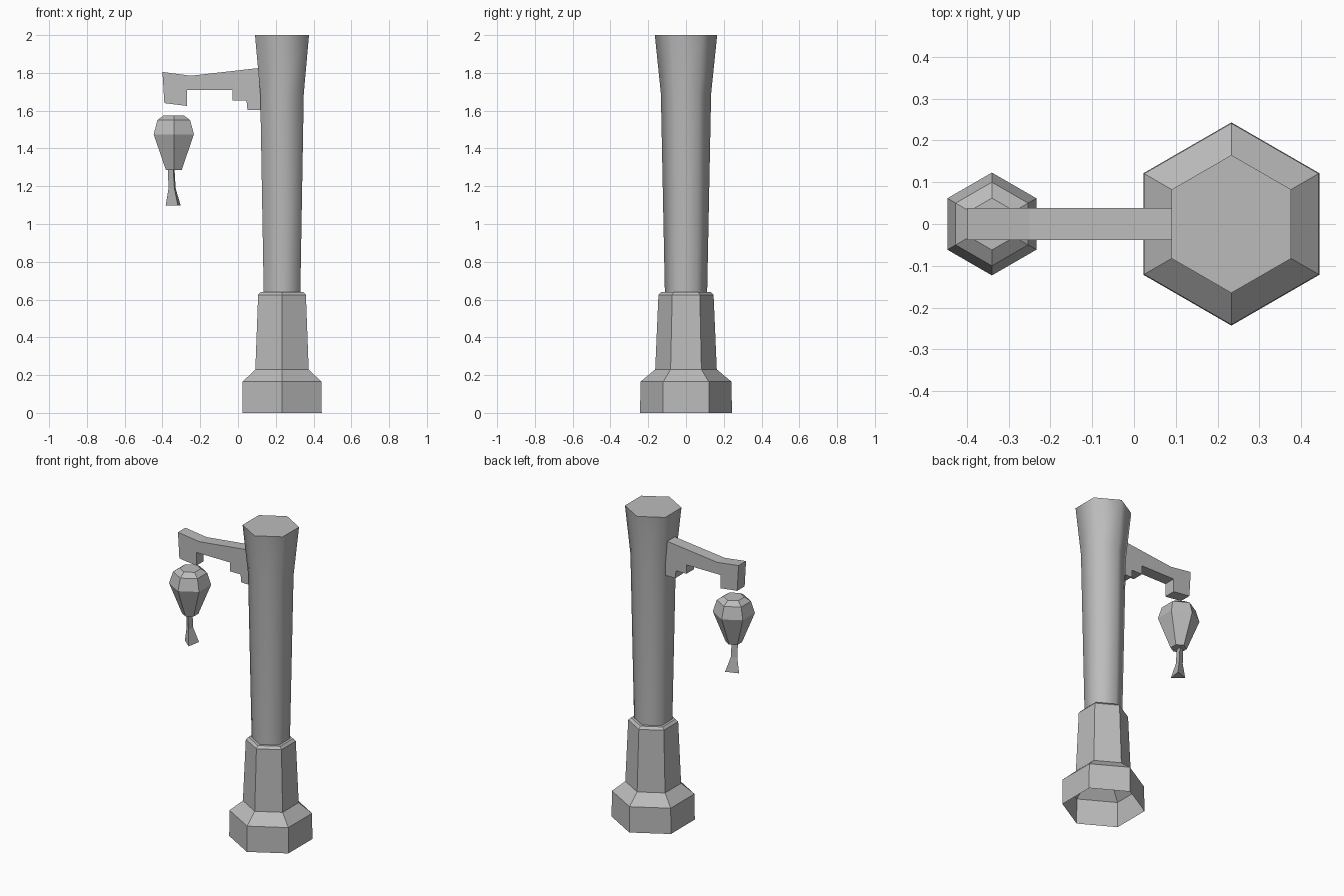
import bpy, bmesh, math

cube = bpy.data.objects.get("Cube")
if cube:
    bpy.data.objects.remove(cube, do_unlink=True)

stone = bpy.data.materials.new("plain_grey")
stone.use_nodes = True
GREY = (0.5, 0.5, 0.5, 1)
stone.diffuse_color = GREY
stone.node_tree.nodes["Principled BSDF"].inputs["Base Color"].default_value = GREY


def finish(name, bm):
    bmesh.ops.recalc_face_normals(bm, faces=bm.faces)
    mesh = bpy.data.meshes.new(name)
    bm.to_mesh(mesh)
    bm.free()
    mesh.materials.append(stone)
    obj = bpy.data.objects.new(name, mesh)
    bpy.context.collection.objects.link(obj)
    return obj


def stack(name, rings, sides=6, turn=90, bottom=True, top=True, smooth=False):
    """Loft polygon rings given as (centre x, radius, height)."""
    bm = bmesh.new()
    loops = []
    for cx, r, z in rings:
        angles = [math.radians(turn + 360 * i / sides) for i in range(sides)]
        loops.append([bm.verts.new((cx + r * math.cos(a), r * math.sin(a), z)) for a in angles])
    for low, high in zip(loops, loops[1:]):
        for i in range(sides):
            j = (i + 1) % sides
            bm.faces.new((low[i], low[j], high[j], high[i])).smooth = smooth
    for wanted, loop in ((bottom, loops[0]), (top, loops[-1])):
        if wanted:
            cap = bm.faces.new(loop)
            for edge in cap.edges:
                edge.smooth = False
    return finish(name, bm)


POST_X, LAMP_X = 0.233, -0.34

# Hollow stepped foot, open underneath
foot = [(0.243, 0), (0.241, 0.165), (0.163, 0.23), (0.146, 0.625), (0.13, 0.64), (0.112, 0.64)]
stack("base", [(POST_X, r, z) for r, z in foot], bottom=False, top=False)

# Smooth-shaded shaft flaring at the top
shaft = [(0.112, 0.64), (0.133, 1.69), (0.165, 2.0)]
stack("shaft", [(POST_X, r, z) for r, z in shaft], bottom=False, smooth=True)

# Hanging lantern below the arm
lantern = [(0.048, 1.285), (0.123, 1.475), (0.1, 1.55), (0.062, 1.575)]
stack("lantern", [(LAMP_X, r, z) for r, z in lantern])

# Three-sided tassel
stack("tassel", [(-0.335, 0.049, 1.097), (-0.345, 0.023, 1.19), (-0.35, 0.022, 1.287)],
      sides=3, turn=50)

# Bracket arm extruded from its side outline
outline = [(-0.4, 1.805), (-0.25, 1.785), (0.14, 1.829), (0.14, 1.603), (0.05, 1.603),
           (0.045, 1.653), (-0.03, 1.653), (-0.03, 1.71), (-0.27, 1.71),
           (-0.27, 1.625), (-0.39, 1.64)]
bm = bmesh.new()
side = bm.faces.new([bm.verts.new((x, -0.038, z)) for x, z in outline])
extruded = bmesh.ops.extrude_face_region(bm, geom=[side], use_keep_orig=True)
moved = [v for v in extruded["geom"] if isinstance(v, bmesh.types.BMVert)]
bmesh.ops.translate(bm, verts=moved, vec=(0, 0.076, 0))
finish("bracket_arm", bm)
